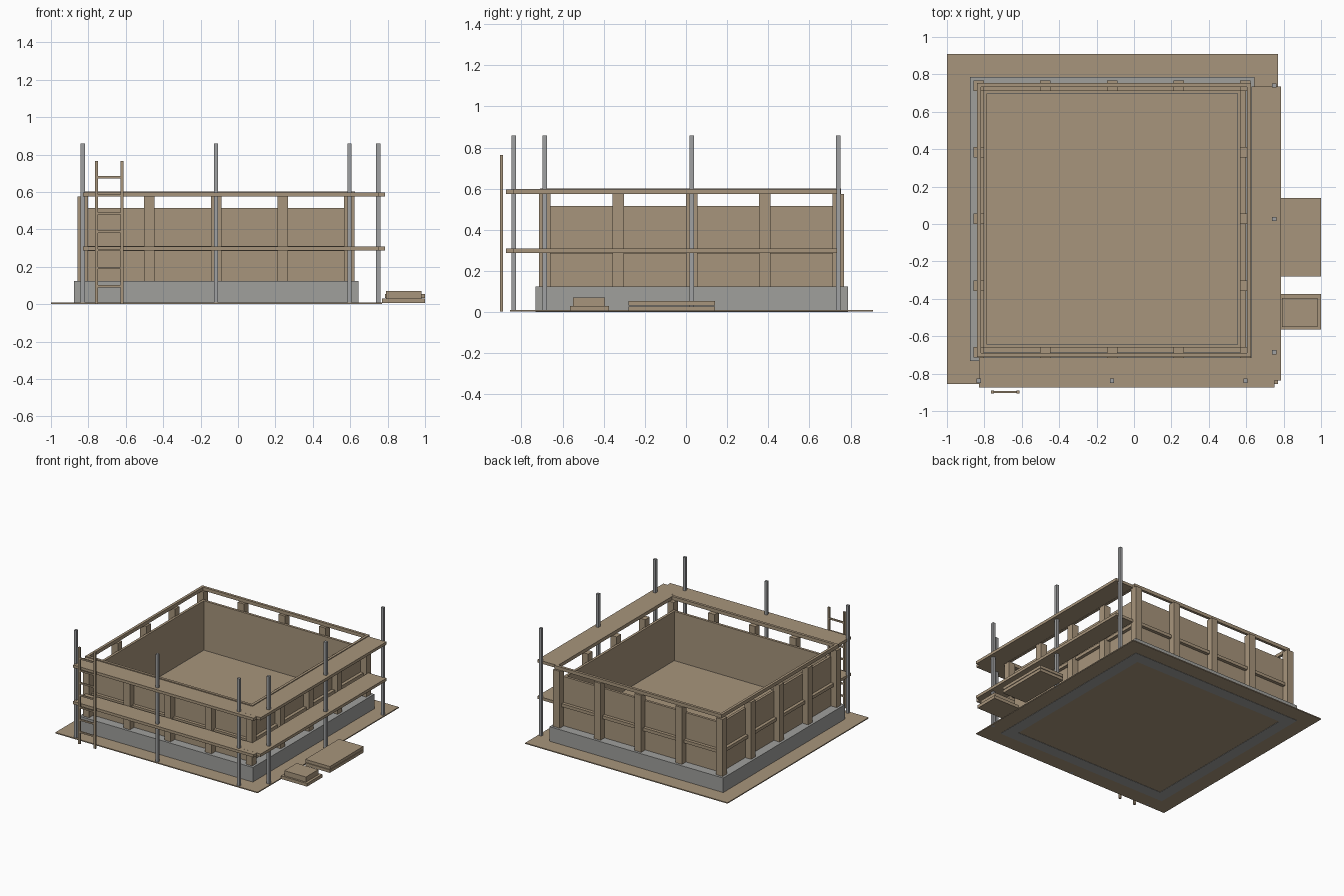
import bpy
import bmesh
from mathutils import Matrix, Vector

old = bpy.data.objects.get("Cube")
if old:
    bpy.data.objects.remove(old, do_unlink=True)


def material(name, rgb):
    m = bpy.data.materials.new(name)
    m.use_nodes = True
    m.diffuse_color = (*rgb, 1)
    m.node_tree.nodes["Principled BSDF"].inputs["Base Color"].default_value = (*rgb, 1)
    return m


WOOD = material("tan timber", (0.39, 0.30, 0.20))
CONCRETE = material("grey concrete", (0.35, 0.35, 0.335))
STEEL = material("grey steel", (0.35, 0.355, 0.36))


def boxes(name, mat, spans):
    """One object made of boxes, each given as (x0, x1, y0, y1, z0, z1)."""
    bm = bmesh.new()
    for x0, x1, y0, y1, z0, z1 in spans:
        size = Matrix.Diagonal((x1 - x0, y1 - y0, z1 - z0, 1))
        mid = Vector((x0 + x1, y0 + y1, z0 + z1)) / 2
        bmesh.ops.create_cube(bm, size=1, matrix=Matrix.Translation(mid) @ size)
    mesh = bpy.data.meshes.new(name)
    bm.to_mesh(mesh)
    bm.free()
    mesh.materials.append(mat)
    ob = bpy.data.objects.new(name, mesh)
    bpy.context.collection.objects.link(ob)
    return ob


def ring(cx, cy, outer, inner, z0, z1):
    """Four boxes forming a square frame."""
    return [
        (cx - outer, cx + outer, cy - outer, cy - inner, z0, z1),
        (cx - outer, cx + outer, cy + inner, cy + outer, z0, z1),
        (cx - outer, cx - inner, cy - inner, cy + inner, z0, z1),
        (cx + inner, cx + outer, cy - inner, cy + inner, z0, z1),
    ]


def square(x, y, half, z0, z1):
    return (x - half, x + half, y - half, y + half, z0, z1)


CX, CY = -0.117, 0.027      # centre of the building
BASE = 0.125                # top of the foundation

# Ground sheet, foundation and floor
boxes("ground_sheet", WOOD, [(-1, 0.77, -0.855, 0.91, 0.002, 0.01)])
boxes("foundation", CONCRETE, ring(CX, CY, 0.76, 0.668, 0, BASE))
boxes("floor", WOOD, [square(CX, CY, 0.668, 0.003, BASE)])

# Wall panels with a mid rail and a top rail
boxes("wall_panels", WOOD, ring(CX, CY, 0.69, 0.67, BASE, 0.515))
boxes("mid_rail", WOOD, ring(CX, CY, 0.715, 0.69, 0.285, 0.31))
boxes("top_rail", WOOD, ring(CX + 0.01, CY - 0.006, 0.732, 0.711, 0.575, 0.602))

# Wall posts, five along every side
steps = [(i - 2) * 0.3565 for i in range(5)]
edge = steps[-1]
boxes("wall_posts", WOOD,
      [square(CX + a, CY + b, 0.028, BASE, 0.575)
       for a in steps for b in steps if edge in (abs(a), abs(b))])

# Scaffold boards on two levels along the front and the left side
for level, z in (("lower", 0.287), ("upper", 0.575)):
    boxes(level + "_front_boards", WOOD, [(-0.83, 0.75, -0.875, -0.715, z, z + 0.022)])
    boxes(level + "_side_boards", WOOD, [(0.627, 0.785, -0.838, 0.735, z, z + 0.0225)])

# Scaffold poles
spots = [(CX + a, -0.838) for a in steps[::2]] + [(0.75, CY + b) for b in steps[::2]]
boxes("scaffold_poles", STEEL, [square(x, y, 0.011, 0.002, 0.86) for x, y in spots])

# Ladder
boxes("ladder_rails", WOOD,
      [(x, x + 0.016, -0.905, -0.89, 0.002, 0.765) for x in (-0.765, -0.629)])
boxes("ladder_rungs", WOOD,
      [(-0.75, -0.628, -0.903, -0.892, z, z + 0.012)
       for z in (0.09 + 0.097 * i for i in range(7))])

# Stacked boards beside the building
boxes("large_board_stack", WOOD,
      [(0.785, 1, -0.28, 0.14, z, z + 0.023) for z in (0.005, 0.032)])
boxes("small_board_stack", WOOD,
      [(0.77, 1, -0.565, -0.375, 0.005, 0.03),
       (0.79, 0.98, -0.55, -0.395, 0.03, 0.07)])
